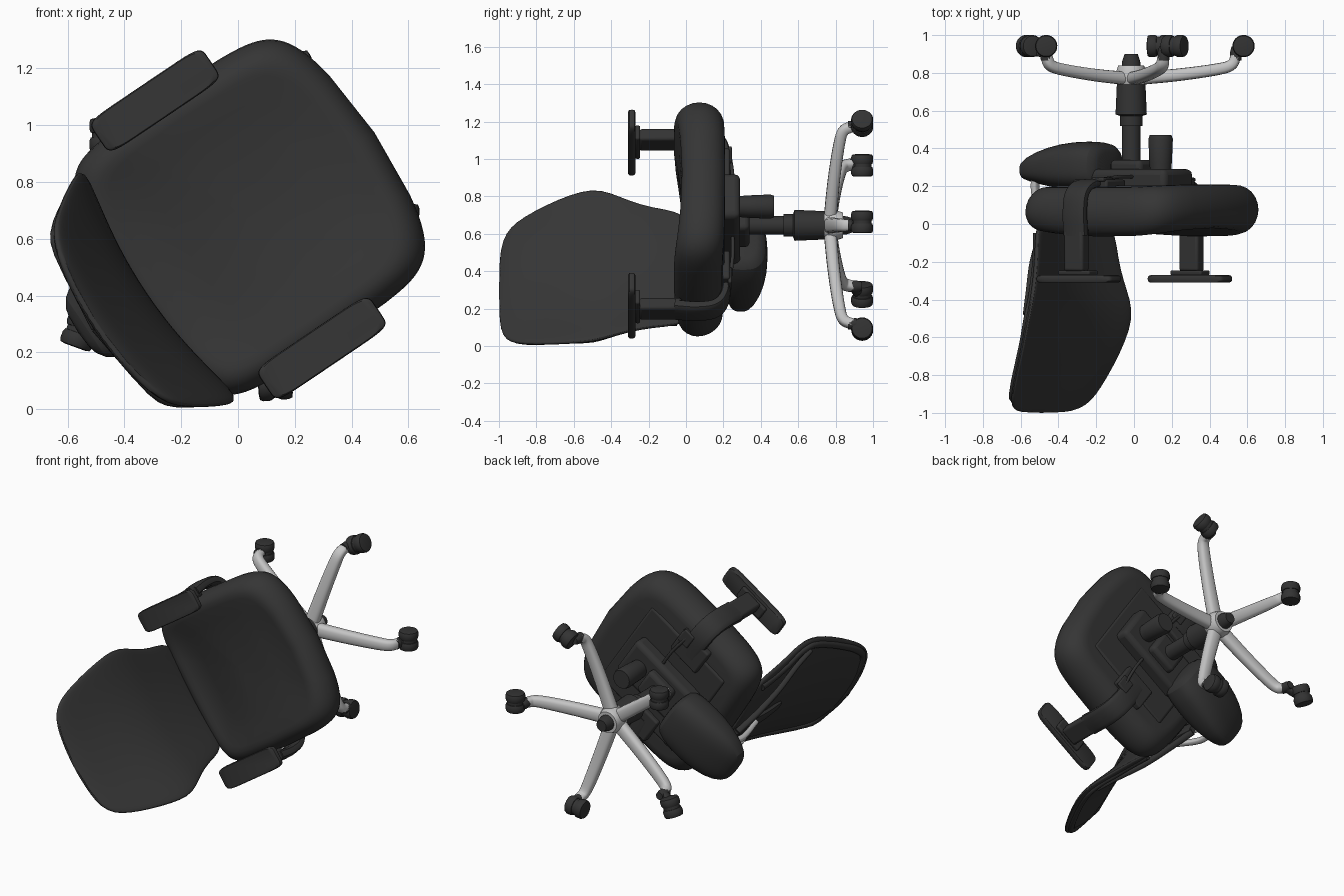
import bpy, bmesh, math
from mathutils import Vector, Matrix

if "Cube" in bpy.data.objects:
    bpy.data.objects.remove(bpy.data.objects["Cube"])

# Chair frame: X forward, Y sideways, Z chair-up; the whole chair lies tipped over
A = math.radians(34)
C, S = math.cos(A), math.sin(A)
M = Matrix(((C, -S, 0, 0), (0, 0, -1, 0), (S, C, 0, 0.65), (0, 0, 0, 1)))


def material(name, col):
    m = bpy.data.materials.new(name)
    m.diffuse_color = (*col, 1)
    m.use_nodes = True
    m.node_tree.nodes["Principled BSDF"].inputs["Base Color"].default_value = m.diffuse_color
    return m


FABRIC = material("charcoal fabric", (0.036, 0.036, 0.036))
PLASTIC = material("black plastic", (0.033, 0.033, 0.033))
METAL = material("light grey metal", (0.56, 0.56, 0.56))


def finish(bm, name, mat, bevel=0, subsurf=0):
    bmesh.ops.recalc_face_normals(bm, faces=bm.faces)
    me = bpy.data.meshes.new(name)
    bm.to_mesh(me)
    bm.free()
    me.materials.append(mat)
    ob = bpy.data.objects.new(name, me)
    bpy.context.collection.objects.link(ob)
    ob.matrix_world = M
    if bevel:
        b = ob.modifiers.new("Bevel", 'BEVEL')
        b.width, b.segments, b.limit_method = bevel, 3, 'ANGLE'
    if subsurf:
        ob.modifiers.new("Subsurf", 'SUBSURF').levels = subsurf
    bpy.ops.object.select_all(action='DESELECT')
    ob.select_set(True)
    bpy.context.view_layer.objects.active = ob
    bpy.ops.object.shade_smooth_by_angle(angle=math.radians(40))
    return ob


def loft(name, rings, mat, bevel=0, subsurf=0):
    bm = bmesh.new()
    vs = [[bm.verts.new(p) for p in r] for r in rings]
    n = len(vs[0])
    for a, b in zip(vs, vs[1:]):
        for i in range(n):
            bm.faces.new((a[i], a[(i + 1) % n], b[(i + 1) % n], b[i]))
    bm.faces.new(vs[0])
    bm.faces.new(vs[-1])
    return finish(bm, name, mat, bevel, subsurf)


def box(name, lo, hi, mat, bevel=0.02):
    rings = [[(lo[0], lo[1], z), (hi[0], lo[1], z), (hi[0], hi[1], z), (lo[0], hi[1], z)]
             for z in (lo[2], hi[2])]
    return loft(name, rings, mat, bevel)


def circle(n):
    return [2 * math.pi * i / n for i in range(n)]


def sgn(v, p):
    return math.copysign(abs(v) ** p, v)


def lathe(name, prof, mat, origin=(0, 0, 0), axis=(0, 0, 1), n=28):
    q = Vector((0, 0, 1)).rotation_difference(Vector(axis))
    o = Vector(origin)
    rings = [[o + q @ Vector((r * math.cos(a), r * math.sin(a), z)) for a in circle(n)] for r, z in prof]
    return loft(name, rings, mat)


def sweep(name, pts, sizes, side, mat, power=0.6, n=16, steps=6):
    """Rounded bar along a smooth path; sizes are (width along side, depth)."""
    P, side = [Vector(p) for p in pts], Vector(side)
    E = [2 * P[0] - P[1]] + P + [2 * P[-1] - P[-2]]
    rings = []
    for k in range(len(P) - 1):
        a, b, c, d = E[k:k + 4]
        for j in range(steps + (k == len(P) - 2)):
            t = j / steps
            p = 0.5 * (2 * b + (c - a) * t + (2 * a - 5 * b + 4 * c - d) * t * t + (3 * b - a - 3 * c + d) * t ** 3)
            tan = 0.5 * ((c - a) + 2 * (2 * a - 5 * b + 4 * c - d) * t + 3 * (3 * b - a - 3 * c + d) * t * t)
            s = (side - side.project(tan)).normalized()
            u = tan.cross(s).normalized()
            g = (k + t) / (len(P) - 1)
            w, h = [(x + (y - x) * g) / 2 for x, y in zip(sizes[0], sizes[1])]
            rings.append([p + s * w * sgn(math.cos(q), power) + u * h * sgn(math.sin(q), power)
                          for q in circle(n)])
    return loft(name, rings, mat)


# seat cushion: bowed rounded square with full round edge, dished top, lower at front lip and rear
def seat_ring(inset, z, top):
    out = []
    for q in circle(88):
        x, y = sgn(math.cos(q), 0.26), sgn(math.sin(q), 0.26)
        k = 1 - inset
        f = 0.045 + k * (0.46 * x + (0.075 * (1 - y * y) * x if x > 0 else 0.03 * (1 - y * y) * x))
        s = k * 0.503 * y * (1 + 0.045 * (1 - x * x))
        dz = -0.06 * (1 - (s / 0.5) ** 2) - 0.16 * max(0, -f) ** 1.2 if top else 0
        out.append((f, s, z + dz * min(1, inset * 3 + 0.15) - 0.12 * max(0, f - 0.25) ** 1.5))
    return out


rings = [seat_ring(k, -0.19, False) for k in (0.95, 0.6)]
for d in range(-90, 91, 15):
    t = math.radians(d)
    rings.append(seat_ring(0.2 * (1 - math.cos(t)), -0.06 + 0.137 * math.sin(t), d > 0))
rings += [seat_ring(k, 0.08, True) for k in (0.35, 0.5, 0.65, 0.8, 0.93, 0.99)]
loft("seat", rings, FABRIC)

# backrest: (height, half width, edge position, thickness), set slightly off centre
OFF = -0.022
BACK = [(-0.04, 0.24, -0.355, 0.02), (-0.02, 0.32, -0.355, 0.05), (0.05, 0.37, -0.355, 0.06),
        (0.18, 0.385, -0.35, 0.065), (0.30, 0.42, -0.35, 0.065), (0.40, 0.465, -0.35, 0.065),
        (0.50, 0.495, -0.365, 0.065), (0.62, 0.48, -0.395, 0.065), (0.75, 0.45, -0.44, 0.06),
        (0.87, 0.41, -0.485, 0.06), (0.94, 0.37, -0.51, 0.055), (0.98, 0.31, -0.525, 0.04),
        (1.0, 0.20, -0.53, 0.015)]


def back_f(s, edge):
    return edge - 0.085 * (1 - (s / 0.48) ** 2)


rings = []
for z, w, edge, t in BACK:
    rings.append([(back_f(w * sgn(math.cos(q), 0.8), edge) + t / 2 * sgn(math.sin(q), 0.6),
                   OFF + w * sgn(math.cos(q), 0.8), z) for q in circle(36)])
loft("backrest", rings, FABRIC, subsurf=1)

# rim around the rear of the backrest, looped support bars and spine
for m in (1, -1):
    rim = [(back_f(w - 0.045, e) - 0.016, OFF + m * (w - 0.045), z) for z, w, e, t in BACK[2:-3]]
    rim += [(back_f(0.3, -0.51) - 0.016, OFF + m * 0.29, 0.935), (back_f(0, -0.515) - 0.016, OFF, 0.955)]
    sweep("back_rim", rim, ((0.04, 0.045), (0.04, 0.045)), (1, 0, 0), PLASTIC, 1, 10, 3)
    sweep("back_loop", [(-0.50, m * 0.05, -0.1), (-0.49, m * 0.14, 0.05), (-0.47, m * 0.25, 0.2),
                        (-0.43, m * 0.35, 0.36), (-0.41, m * 0.41, 0.48)],
          ((0.05, 0.04), (0.04, 0.03)), (0, 1, 0), PLASTIC)
    # grey metal struts carrying the back
    sweep("back_strut", [(-0.55, m * 0.11, -0.28), (-0.56, m * 0.10, -0.15), (-0.51, m * 0.06, 0.07)],
          ((0.05, 0.04), (0.04, 0.03)), (0, 1, 0), METAL)
sweep("back_spine", [(-0.49, 0, -0.1), (-0.48, 0, 0.1), (-0.48, 0, 0.25), (-0.47, 0, 0.4)],
      ((0.14, 0.04), (0.07, 0.03)), (0, 1, 0), PLASTIC)

# rounded tilt housing behind the gas lift: (forward, half width, top, bottom)
HOUSING = [(-0.68, 0.06, -0.26, -0.30), (-0.66, 0.13, -0.23, -0.34), (-0.56, 0.18, -0.21, -0.39),
           (-0.42, 0.195, -0.18, -0.43), (-0.28, 0.19, -0.18, -0.44), (-0.18, 0.17, -0.18, -0.43),
           (-0.15, 0.12, -0.2, -0.39)]
loft("tilt_housing", [[(f, w * sgn(math.cos(q), 0.7), (a + b) / 2 + (a - b) / 2 * sgn(math.sin(q), 0.7))
                       for q in circle(28)] for f, w, a, b in HOUSING], PLASTIC, subsurf=1)

# mechanism and underside plates
box("mechanism", (-0.22, -0.14, -0.29), (0.29, 0.14, -0.17), PLASTIC, 0.03)
box("mechanism_cap", (-0.1, -0.09, -0.34), (0.1, 0.09, -0.26), PLASTIC, 0.025)
box("seat_pan", (-0.28, -0.34, -0.205), (0.36, 0.34, -0.17), PLASTIC, 0.02)
lathe("tension_knob", [(0.055, -0.27), (0.06, -0.33), (0.065, -0.45), (0.058, -0.47)], PLASTIC, (0.17, 0, 0))
for m in (1, -1):
    sweep("lever_rod", [(0.08, m * 0.1, -0.25), (0.08, m * 0.25, -0.25), (0.06, m * 0.4, -0.235)],
          ((0.02, 0.02), (0.02, 0.02)), (1, 0, 0), PLASTIC, 1, 10)
    box("lever_paddle", (0.02, m * 0.39 - 0.05, -0.245), (0.1, m * 0.39 + 0.05, -0.225), PLASTIC, 0.008)

    # armrest: rounded pad, sleeve and bent post running under the seat
    pad = [[(0.002 + 0.24 * k * sgn(math.cos(q), 0.25), m * 0.526 + 0.07 * k * sgn(math.sin(q), 0.32), z)
            for q in circle(48)]
           for k, z in ((0.92, 0.27), (0.98, 0.275), (1, 0.288), (0.99, 0.303), (0.94, 0.31))]
    loft("armrest_pad", pad, FABRIC)
    box("armrest_plate", (-0.1, m * 0.53 - 0.045, 0.245), (0.1, m * 0.53 + 0.045, 0.272), PLASTIC, 0.01)
    box("armrest_sleeve", (-0.06, m * 0.545 - 0.036, 0.02), (0.06, m * 0.545 + 0.036, 0.25), PLASTIC, 0.015)
    sweep("armrest_post", [(0, m * 0.55, 0.06), (0, m * 0.56, -0.06), (0, m * 0.54, -0.16),
                           (0, m * 0.46, -0.21), (0, m * 0.3, -0.215)],
          ((0.14, 0.065), (0.14, 0.045)), (1, 0, 0), PLASTIC)
    box("armrest_bracket", (-0.11, m * 0.33 - 0.09, -0.235), (0.11, m * 0.33 + 0.09, -0.18), PLASTIC, 0.012)


# gas lift and hub on the base axis
def local(x, z):
    return Vector((x * C + (z - 0.65) * S, -x * S + (z - 0.65) * C, 0))


O = local(-0.015, 0.645)
lathe("gas_piston", [(0.05, -0.28), (0.05, -0.58)], PLASTIC, O)
lathe("gas_sleeve", [(0.06, -0.52), (0.06, -0.572), (0.083, -0.58), (0.076, -0.74)], PLASTIC, O)
lathe("base_hub", [(0.065, -0.725), (0.075, -0.735), (0.085, -0.79), (0.068, -0.84), (0.05, -0.84)], METAL, O)
lathe("hub_plug", [(0.05, -0.835), (0.048, -0.86), (0.035, -0.9)], PLASTIC, O)

# five-star base with swivelled twin-wheel casters: wheel spot in world x, z and axle angle
SPOTS = [(0.58, 0.663, 90), (0.215, 1.19, 25), (-0.465, 0.965, 90), (-0.555, 0.275, 70), (0.13, 0.09, 5)]
for i, (sx, sz, swivel) in enumerate(SPOTS):
    a = math.radians(72 * i) - A
    d, side = Vector((math.cos(a), math.sin(a), 0)), Vector((-math.sin(a), math.cos(a), 0))
    sweep("base_leg", [O + d * r + Vector((0, 0, z)) for r, z in
                       ((0.03, -0.77), (0.25, -0.79), (0.45, -0.818), (0.53, -0.842), (0.555, -0.89))],
          ((0.09, 0.07), (0.06, 0.055)), side, METAL, 0.75)
    end, w = O + d * 0.555, local(sx, sz)
    w.z = -0.942
    b = math.radians(swivel) - A
    axle = Vector((math.cos(b), math.sin(b), 0))
    lathe("caster_stem", [(0.024, -0.94), (0.032, -0.91), (0.03, -0.865)], PLASTIC, end, n=16)
    sweep("caster_fork", [end + Vector((0, 0, -0.905)), (end + w) / 2 + Vector((0, 0, -0.445)), w],
          ((0.06, 0.05), (0.05, 0.06)), side, PLASTIC)
    lathe("caster_hood", [(0.05, -0.02), (0.05, 0.02)], PLASTIC, w, axle, 24)
    for m in (1, -1):
        lathe("caster_wheel", [(0.038, -0.027), (0.054, -0.024), (0.059, -0.012), (0.059, 0.012),
                               (0.054, 0.024), (0.038, 0.027)], PLASTIC, w + axle * m * 0.033, axle, 24)
